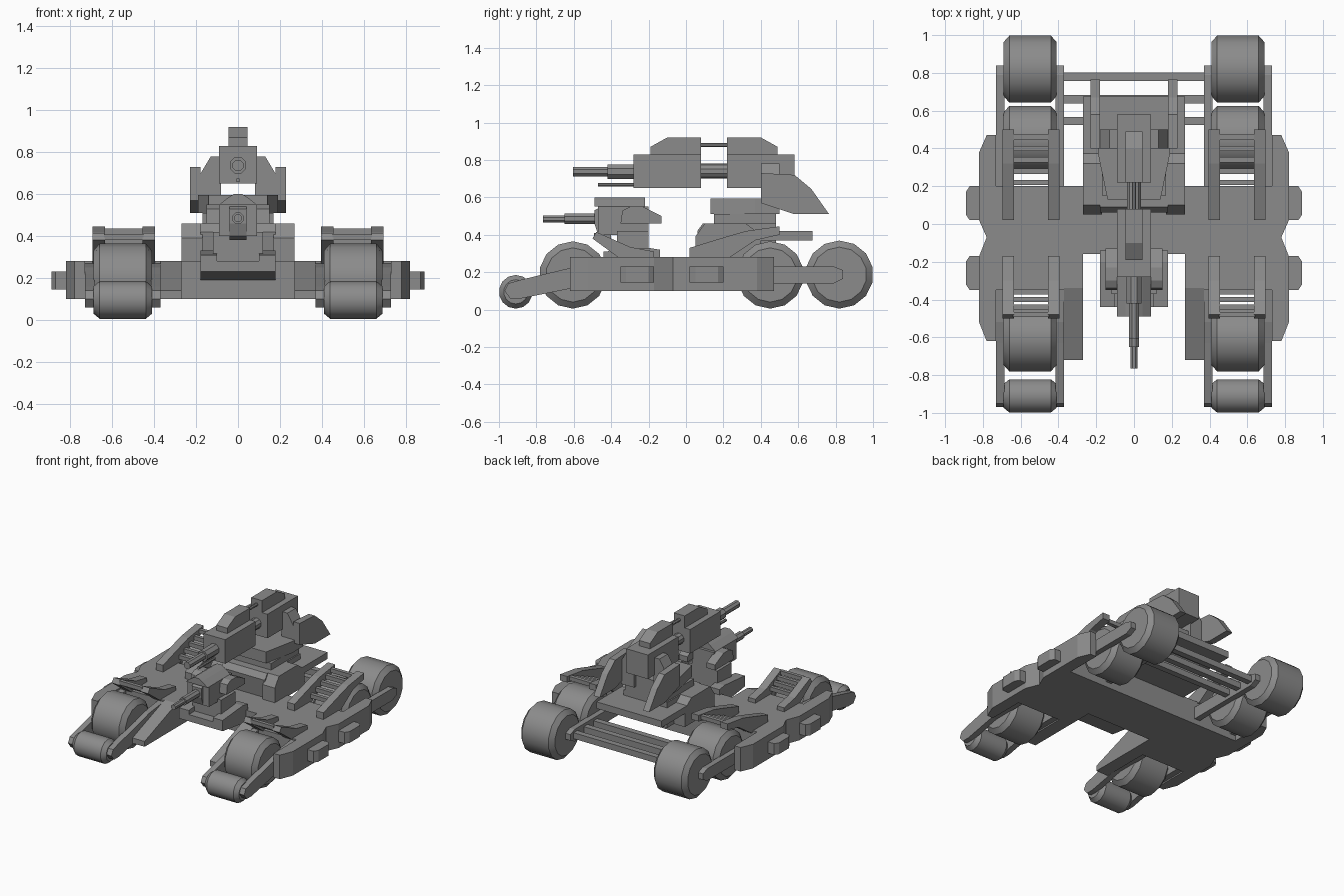
import bpy, bmesh, math
from mathutils import Vector

grey = bpy.data.materials.new("gunmetal grey")
grey.diffuse_color = (0.26, 0.26, 0.26, 1)


def finish(name, bm, mirror=False):
    bmesh.ops.recalc_face_normals(bm, faces=bm.faces)
    me = bpy.data.meshes.new(name)
    bm.to_mesh(me)
    bm.free()
    me.materials.append(grey)
    ob = bpy.data.objects.new(name, me)
    bpy.context.collection.objects.link(ob)
    if mirror:
        ob.modifiers.new("mirror", 'MIRROR').use_axis[0] = True
    return ob


def prism(name, pts, lo, hi, axis='x', mirror=False):
    """Extrude a 2D profile: (y,z) along x, (x,z) along y, (x,y) along z."""
    place = {'x': lambda a, b, t: (t, a, b),
             'y': lambda a, b, t: (a, t, b),
             'z': lambda a, b, t: (a, b, t)}[axis]
    bm = bmesh.new()
    rings = [[bm.verts.new(place(a, b, t)) for a, b in pts] for t in (lo, hi)]
    bm.faces.new(rings[0])
    bm.faces.new(rings[1])
    n = len(pts)
    for i in range(n):
        j = (i + 1) % n
        bm.faces.new((rings[0][i], rings[0][j], rings[1][j], rings[1][i]))
    return finish(name, bm, mirror)


def box(name, x0, x1, y0, y1, z0, z1, mirror=False):
    return prism(name, [(x0, y0), (x1, y0), (x1, y1), (x0, y1)], z0, z1, 'z', mirror)


def lathe(name, profile, centre, axis='x', n=14, mirror=False):
    """Turn a (position, radius) profile about an x or y axis."""
    bm = bmesh.new()
    c = Vector(centre)
    rings = []
    for t, r in profile:
        ring = []
        for i in range(n):
            a = 2 * math.pi * (i + 0.5) / n
            u, v = r * math.cos(a), r * math.sin(a)
            ring.append(bm.verts.new(c + Vector((t, u, v) if axis == 'x' else (u, t, v))))
        rings.append(ring)
    for p, q in zip(rings, rings[1:]):
        for i in range(n):
            j = (i + 1) % n
            bm.faces.new((p[i], p[j], q[j], q[i]))
    bm.faces.new(rings[0])
    bm.faces.new(rings[-1])
    return finish(name, bm, mirror)


def sym(half):
    return half + [(-x, y) for x, y in reversed(half)]


# Hull with side plates and pinched waist
prism("hull", sym([(0.37, -0.16), (0.37, -0.35), (0.73, -0.35), (0.73, -0.62),
                   (0.78, -0.62), (0.82, -0.52), (0.82, -0.17), (0.78, -0.07),
                   (0.82, 0.02), (0.82, 0.38), (0.78, 0.47), (0.73, 0.47),
                   (0.73, 0.2)]), 0.10, 0.28, 'z')
prism("front_beam", [(-0.15, 0.10), (-0.15, 0.28), (-0.34, 0.28), (-0.72, 0.14),
                     (-0.72, 0.10)], 0.27, 0.37, mirror=True)
prism("prow", [(-0.15, 0.28), (-0.44, 0.28), (-0.44, 0.23), (-0.15, 0.19)], -0.18, 0.18)
for y in (-0.35, 0.02):
    prism("side_bump", [(0.80, y), (0.87, y), (0.89, y + 0.03), (0.89, y + 0.15),
                        (0.87, y + 0.18), (0.80, y + 0.18)], 0.145, 0.23, 'z', True)

# Wheels
for name, y, r in (("front_roller", -0.91, 0.09), ("front_wheel", -0.605, 0.18),
                   ("middle_wheel", 0.45, 0.18), ("rear_wheel", 0.82, 0.182)):
    k = 0.025 if r < 0.1 else 0.035
    w = lathe(name, [(-0.14, r - k), (-0.11, r), (0.11, r), (0.14, r - k)],
              (0.55, y, r + 0.005), mirror=True)
    bpy.context.view_layer.objects.active = w
    w.select_set(True)
    bpy.ops.object.shade_smooth_by_angle(angle=math.radians(28))
    w.select_set(False)

# Wheel arms and axles
for x in (0.37, 0.685):
    prism("front_arm", [(-0.34, 0.27), (-0.52, 0.25), (-0.63, 0.22), (-0.88, 0.16),
                        (-0.95, 0.14), (-0.97, 0.10), (-0.94, 0.06), (-0.88, 0.06),
                        (-0.63, 0.11), (-0.34, 0.11)], x, x + 0.045, mirror=True)
    prism("rear_arm", [(0.19, 0.14), (0.79, 0.14), (0.84, 0.165), (0.84, 0.21),
                       (0.79, 0.23), (0.19, 0.23)], x, x + 0.045, mirror=True)
for y in (0.545, 0.66, 0.78):
    box("rear_axle", -0.38, 0.38, y - 0.022, y + 0.022, 0.165, 0.21)
box("front_axle", 0.38, 0.72, -0.63, -0.59, 0.16, 0.20, True)

# Fenders and grilles beside the wheels
for x in (0.395, 0.635):
    prism("front_fender", [(-0.17, 0.27), (-0.17, 0.31), (-0.30, 0.335), (-0.48, 0.415),
                           (-0.50, 0.38), (-0.35, 0.27)], x, x + 0.06, mirror=True)
    prism("rear_fender", [(0.02, 0.27), (0.02, 0.33), (0.20, 0.385), (0.32, 0.42),
                          (0.50, 0.445), (0.50, 0.40), (0.37, 0.37), (0.22, 0.27)],
          x, x + 0.06, mirror=True)
for i in range(5):
    t = i / 4
    y, z = 0.22 + 0.24 * t, 0.32 + 0.10 * t
    box("rear_grille_bar", 0.45, 0.64, y - 0.014, y + 0.014, z - 0.015, z + 0.015, True)
for i in range(4):
    t = i / 3
    y, z = -0.36 - 0.12 * t, 0.32 + 0.075 * t
    box("front_grille_bar", 0.45, 0.64, y - 0.013, y + 0.013, z - 0.015, z + 0.015, True)

# Front turret
prism("front_turret_cheek", [(-0.14, 0.27), (-0.14, 0.32), (-0.20, 0.33), (-0.44, 0.31),
                             (-0.44, 0.27)], 0.10, 0.18, mirror=True)
box("front_turret_base", -0.12, 0.12, -0.37, -0.20, 0.27, 0.42)
box("front_turret_head", -0.09, 0.09, -0.47, -0.20, 0.40, 0.55)
prism("front_turret_cap", [(-0.09, 0.55), (0.09, 0.55), (0.045, 0.585), (0.02, 0.60),
                           (-0.02, 0.60), (-0.045, 0.585)], -0.49, -0.22, 'y')
prism("front_turret_ear", [(-0.35, 0.46), (-0.34, 0.53), (-0.30, 0.55), (-0.23, 0.55),
                           (-0.13, 0.50), (-0.13, 0.46)], 0.08, 0.15, mirror=True)
prism("front_gun_mantlet", [(-0.47, 0.40), (-0.49, 0.46), (-0.49, 0.53), (-0.45, 0.55),
                            (-0.40, 0.55), (-0.40, 0.38)], -0.04, 0.04)
lathe("front_gun_barrel", [(-0.765, 0.02), (-0.65, 0.02), (-0.65, 0.03), (-0.45, 0.03)],
      (0, 0, 0.485), 'y', 8)

# Rear turret base
prism("turret_base", [(0.08, 0.27), (0.06, 0.42), (0.09, 0.46), (0.48, 0.46),
                      (0.48, 0.27)], -0.18, 0.18)
prism("turret_side_block", [(0.05, 0.27), (0.05, 0.39), (0.10, 0.46), (0.32, 0.46),
                            (0.40, 0.40), (0.40, 0.27)], 0.17, 0.27, mirror=True)
prism("rear_shelf", [(0.25, 0.42), (0.675, 0.42), (0.675, 0.37), (0.25, 0.37)], -0.27, 0.27)
box("turret_ring", -0.17, 0.17, 0.15, 0.48, 0.46, 0.51)
prism("turret_platform", sym([(0.14, 0.13), (0.19, 0.37), (0.19, 0.48)]), 0.51, 0.595, 'z')

# Rear shields and gun supports
prism("rear_shield", [(0.40, 0.73), (0.58, 0.72), (0.67, 0.645), (0.765, 0.51),
                      (0.58, 0.51), (0.40, 0.57)], 0.18, 0.23, mirror=True)
prism("gun_support", [(0.08, 0.51), (0.19, 0.51), (0.19, 0.68), (0.13, 0.78),
                      (0.08, 0.78)], 0.40, 0.50, 'y', True)

# Main gun
box("gun_rear_body", -0.09, 0.09, 0.22, 0.58, 0.65, 0.83)
box("gun_front_body", -0.09, 0.09, -0.28, 0.08, 0.65, 0.83)
prism("gun_rear_top", [(0.22, 0.82), (0.22, 0.92), (0.40, 0.92), (0.49, 0.87),
                       (0.49, 0.82)], -0.045, 0.045)
prism("gun_front_top", [(-0.19, 0.82), (-0.19, 0.87), (-0.10, 0.92), (0.08, 0.92),
                        (0.08, 0.82)], -0.045, 0.045)
lathe("gun_link", [(0.07, 0.04), (0.23, 0.04)], (0, 0, 0.74), 'y', 10)
lathe("gun_upper_link", [(0.07, 0.012), (0.23, 0.012)], (0, 0, 0.88), 'y', 8)
lathe("gun_barrel", [(-0.605, 0.028), (-0.42, 0.028), (-0.42, 0.042), (-0.27, 0.042)],
      (0, 0, 0.737), 'y', 8)
lathe("gun_lower_tube", [(-0.47, 0.011), (-0.27, 0.011)], (0, 0, 0.667), 'y', 8)
